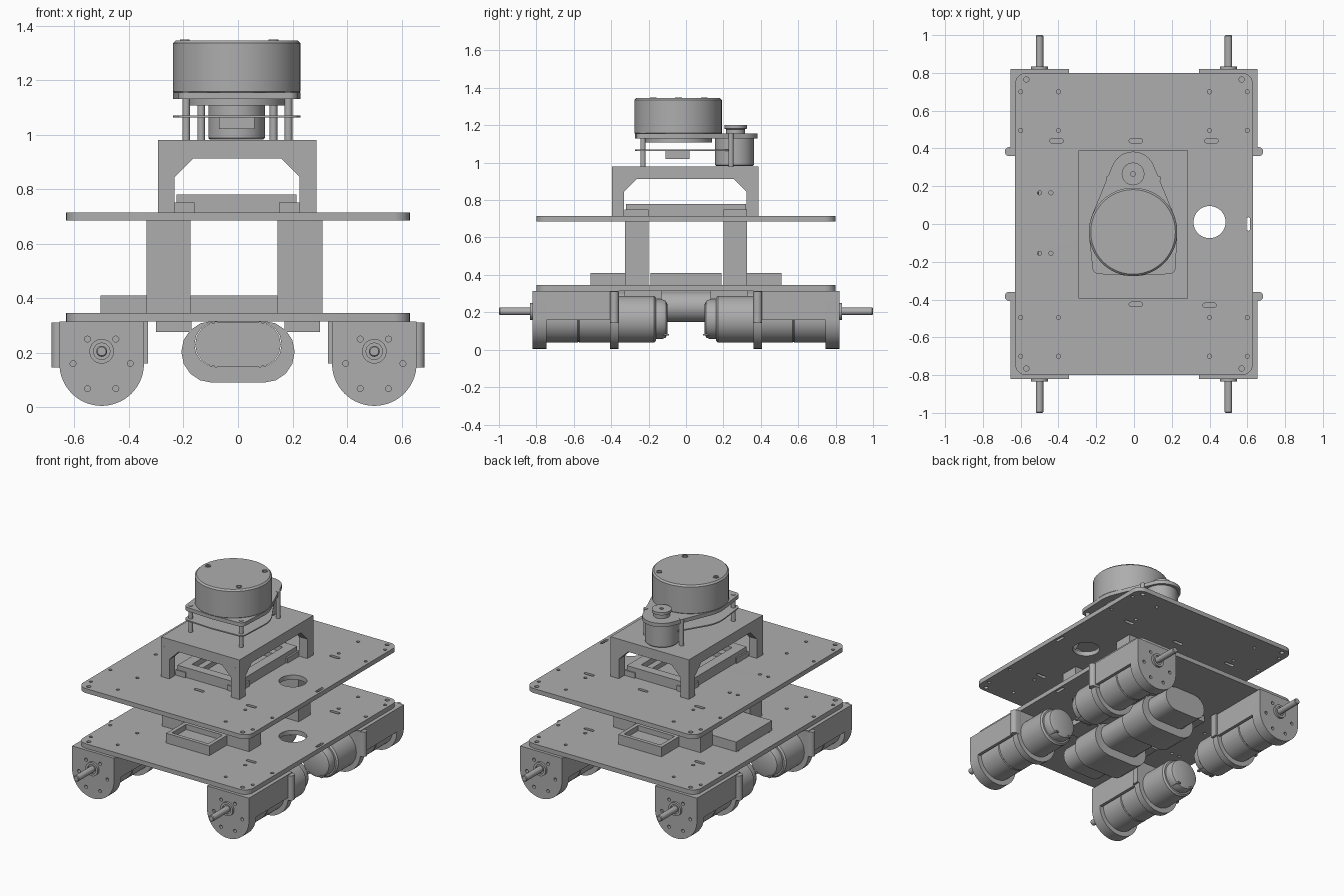
import bpy, bmesh, math
from mathutils import Matrix, Vector
from mathutils.geometry import convex_hull_2d

old = bpy.data.objects.get("Cube")
if old:
    bpy.data.objects.remove(old)

grey = bpy.data.materials.new("plain_grey")
grey.use_nodes = True
grey.diffuse_color = (0.42, 0.42, 0.42, 1)
grey.node_tree.nodes["Principled BSDF"].inputs["Base Color"].default_value = grey.diffuse_color

# Local x, y, z sent to world axes, so profiles are drawn in the plane facing each axis
AXES = {
    "z": Matrix.Identity(4),
    "y": Matrix(((1, 0, 0, 0), (0, 0, 1, 0), (0, 1, 0, 0), (0, 0, 0, 1))),
    "x": Matrix(((0, 0, 1, 0), (1, 0, 0, 0), (0, 1, 0, 0), (0, 0, 0, 1))),
}


def finish(name, bm, matrix):
    bmesh.ops.transform(bm, matrix=matrix, verts=bm.verts)
    bmesh.ops.remove_doubles(bm, verts=bm.verts, dist=1e-5)
    bmesh.ops.recalc_face_normals(bm, faces=bm.faces)
    mesh = bpy.data.meshes.new(name)
    bm.to_mesh(mesh)
    bm.free()
    mesh.materials.append(grey)
    obj = bpy.data.objects.new(name, mesh)
    bpy.context.collection.objects.link(obj)
    return obj


def circle(x, y, r, n=32):
    return [(x + r * math.cos(2 * math.pi * i / n), y + r * math.sin(2 * math.pi * i / n))
            for i in range(n)]


def hull(*groups):
    pts = [Vector(p) for g in groups for p in g]
    return [tuple(pts[i]) for i in convex_hull_2d(pts)]


def rect(x0, x1, y0, y1):
    return [(x0, y0), (x1, y0), (x1, y1), (x0, y1)]


def slot(x, y, dx, dy, r):
    return hull(circle(x - dx, y - dy, r, 16), circle(x + dx, y + dy, r, 16))


def extrude(name, loops, a, b, axis="z"):
    """Fill the outline, leave inner loops open, and extrude from a to b."""
    curve = bpy.data.curves.new(name, "CURVE")
    curve.dimensions = "2D"
    curve.fill_mode = "BOTH"
    curve.extrude = abs(b - a) / 2
    for loop in loops:
        spline = curve.splines.new("POLY")
        spline.points.add(len(loop) - 1)
        for p, (u, v) in zip(spline.points, loop):
            p.co = (u, v, 0, 1)
        spline.use_cyclic_u = True
    tmp = bpy.data.objects.new(name + "_outline", curve)
    bpy.context.collection.objects.link(tmp)
    dg = bpy.context.evaluated_depsgraph_get()
    mesh = bpy.data.meshes.new_from_object(tmp.evaluated_get(dg))
    bm = bmesh.new()
    bm.from_mesh(mesh)
    bpy.data.objects.remove(tmp)
    bpy.data.curves.remove(curve)
    bpy.data.meshes.remove(mesh)
    return finish(name, bm, AXES[axis] @ Matrix.Translation((0, 0, (a + b) / 2)))


def box(name, x0, x1, y0, y1, z0, z1):
    return extrude(name, [rect(x0, x1, y0, y1)], z0, z1)


def lathe(name, profile, u, v, axis="z"):
    """Turn (radius, height) points around an axis through u, v."""
    bm = bmesh.new()
    verts = [bm.verts.new((r, 0, h)) for r, h in profile]
    edges = [bm.edges.new(pair) for pair in zip(verts, verts[1:])]
    bmesh.ops.spin(bm, geom=verts + edges, cent=(0, 0, 0), axis=(0, 0, 1),
                   angle=2 * math.pi, steps=48)
    return finish(name, bm, AXES[axis] @ Matrix.Translation((u, v, 0)))


# Two identical deck plates with rounded corners and fixing holes
deck = [hull(*[circle(sx * 0.57, sy * 0.74, 0.06) for sx in (-1, 1) for sy in (-1, 1)]),
        circle(0.4, 0.01, 0.085, 48), slot(0.605, 0, 0, 0.027, 0.009)]
for sx in (-1, 1):
    for sy in (-1, 1):
        deck.append(circle(sx * 0.57, sy * 0.765, 0.014, 16))
        deck += [circle(sx * x, sy * y, 0.011, 12) for x in (0.4, 0.6) for y in (0.495, 0.7)]
deck += [slot(x, y, 0.025, 0, 0.011) for x, y in
         ((-0.41, 0.44), (0.01, 0.44), (0.41, 0.44), (0.01, -0.425), (0.4, -0.43))]
deck += [circle(x, y, 0.011, 12) for x in (-0.5, -0.44) for y in (-0.155, 0.165)]
extrude("lower_deck", deck, 0.315, 0.345)
extrude("upper_deck", deck, 0.685, 0.715)

# Four drive motors, each with a bracket, strap and shaft
for sx, side in ((-1, "right"), (1, "left")):
    for sy, end in ((-1, "front"), (1, "rear")):
        tag = f"{end}_{side}"
        cx = sx * 0.5
        screws = [circle(cx + s * dx, 0.205 + dz, 0.011, 12) for s in (-1, 1)
                  for dx, dz in ((0.052, 0.045), (0.105, -0.045), (0.052, -0.137))]
        d_shape = hull(circle(cx, 0.16, 0.155, 64), rect(cx - 0.155, cx + 0.155, 0.2, 0.315))
        extrude("bracket_face_" + tag, [d_shape] + screws, sy * 0.745, sy * 0.82, "y")
        channel = [(cx - 0.155, 0.16), (cx - 0.155, 0.315), (cx + 0.155, 0.315), (cx + 0.155, 0.16),
                   (cx + 0.135, 0.16), (cx + 0.135, 0.295), (cx - 0.135, 0.295), (cx - 0.135, 0.16)]
        extrude("bracket_channel_" + tag, [channel], sy * 0.4, sy * 0.746, "y")
        extrude("strap_" + tag, [d_shape, circle(cx, 0.16, 0.12)], sy * 0.36, sy * 0.405, "y")
        tab = hull(circle(sx * 0.66, sy * 0.383, 0.024), circle(cx + sx * 0.13, sy * 0.383, 0.024))
        extrude("strap_tab_" + tag, [tab], 0.145, 0.31)
        box("strap_inner_tab_" + tag, sx * 0.33, sx * 0.36, sy * 0.36, sy * 0.405, 0.16, 0.315)
        lathe("motor_" + tag, [(r, sy * h) for r, h in (
            (0, 0.75), (0.125, 0.75), (0.125, 0.58), (0.121, 0.575), (0.125, 0.57), (0.125, 0.17),
            (0.115, 0.16), (0.105, 0.16), (0.105, 0.125), (0.098, 0.108), (0.08, 0.1), (0, 0.1))],
            cx, 0.163, "y")
        lathe("shaft_" + tag, [(r, sy * h) for r, h in (
            (0, 0.81), (0.045, 0.81), (0.045, 0.835), (0.03, 0.835), (0.03, 0.828), (0.02, 0.828),
            (0.02, 0.995), (0.016, 1.0), (0, 1.0))], cx, 0.205, "y")
        for s in (-1, 1):
            box("motor_terminal_" + tag, cx + s * 0.05 - 0.01, cx + s * 0.05 + 0.01,
                sy * 0.09, sy * 0.15, 0.075, 0.085)

# Battery pack slung under the lower deck in two bands
extrude("battery", [slot(0, 0.23, 0.075, 0, 0.082)], -0.5, 0.5, "y")
for sy, end in ((-1, "front"), (1, "rear")):
    extrude("battery_band_" + end, [slot(0, 0.203, 0.095, 0, 0.113), slot(0, 0.23, 0.077, 0, 0.083)],
            sy * 0.13, sy * 0.33, "y")
    for sx in (-1, 1):
        box("battery_band_flange_" + end, sx * 0.17, sx * 0.3, sy * 0.13, sy * 0.33, 0.275, 0.315)

# Pillars, trays and side box between the decks
for x0, x1 in ((-0.335, -0.175), (0.145, 0.31)):
    for y0, y1 in ((-0.325, -0.2), (0.2, 0.325)):
        box("pillar", x0, x1, y0, y1, 0.345, 0.685)
for sy in (-1, 1):
    lo, hi = sorted((sy * 0.31, sy * 0.51))
    extrude("tray_wall", [rect(-0.175, 0.145, lo, hi),
                          rect(-0.15, 0.12, lo + 0.025, hi - 0.025)], 0.345, 0.41)
    box("tray_floor", -0.16, 0.13, lo + 0.01, hi - 0.01, 0.345, 0.375)
box("side_box", -0.505, -0.18, -0.19, 0.19, 0.345, 0.41)


# Sensor stand: four arched walls under a top slab
def arch(c, half, opening):
    o = opening
    return [(c - half, 0.715), (c - o, 0.715), (c - o, 0.845), (c - o + 0.068, 0.913),
            (c + o - 0.068, 0.913), (c + o, 0.845), (c + o, 0.715), (c + half, 0.715),
            (c + half, 0.92), (c - half, 0.92)]


box("stand_top", -0.293, 0.287, -0.395, 0.388, 0.92, 0.98)
for y in (-0.395, 0.328):
    extrude("stand_end_wall", [arch(-0.003, 0.29, 0.229)], y, y + 0.06, "y")
for x in (-0.293, 0.227):
    extrude("stand_side_wall", [arch(-0.004, 0.3915, 0.328)], x, x + 0.06, "x")

# Open frame with corner feet under the stand
extrude("board_frame", [rect(-0.225, 0.215, -0.32, 0.32), rect(-0.16, 0.15, -0.26, 0.26)], 0.715, 0.78)
extrude("board_frame_lip", [rect(-0.17, 0.16, -0.27, 0.27), rect(-0.12, 0.11, -0.21, 0.21)], 0.715, 0.745)
for x0, x1 in ((-0.235, -0.16), (0.15, 0.227)):
    for y0, y1 in ((-0.328, -0.2), (0.2, 0.328)):
        extrude("corner_foot", [rect(x0, x1, y0, y1)], 0.715, 0.75)

# Spinning range sensor: base plates, posts, drive motor and drum
lobes = [circle(s * 0.185, -0.23, 0.035) for s in (-1, 1)]
base = hull(circle(-0.005, -0.04, 0.234, 64), circle(-0.005, 0.265, 0.118, 48), *lobes)
board = hull(circle(-0.005, -0.04, 0.234, 64), circle(-0.005, 0.22, 0.1, 48), *lobes)
extrude("sensor_base", [base], 1.13, 1.155)
extrude("sensor_board", [board], 1.062, 1.07)
for x, y in ((-0.19, -0.23), (0.185, -0.23), (-0.135, 0.24), (0.13, 0.24)):
    lathe("sensor_post", [(0, 0.98), (0.014, 0.98), (0.014, 1.158), (0, 1.158)], x, y)
lathe("sensor_motor", [(0, 0.982), (0.098, 0.982), (0.104, 0.988), (0.104, 1.13), (0, 1.13)], -0.005, 0.26)
lathe("sensor_pulley", [(0, 1.15), (0.05, 1.15), (0.05, 1.178), (0.06, 1.182), (0.06, 1.2),
                        (0.012, 1.2), (0.012, 1.19), (0, 1.19)], -0.005, 0.265)
lathe("sensor_bearing", [(0, 1.107), (0.18, 1.107), (0.18, 1.131), (0, 1.131)], -0.005, -0.04)
box("sensor_connector", -0.07, 0.06, -0.11, 0.02, 1.02, 1.063)
lathe("sensor_drum", [(0, 1.15), (0.228, 1.15), (0.234, 1.158), (0.234, 1.335), (0.224, 1.345), (0, 1.345)],
      -0.005, -0.042)
for x, y in ((-0.195, -0.04), (0.13, 0.097), (0.13, -0.175)):
    extrude("drum_screw", [circle(x, y, 0.018, 24), circle(x, y, 0.011, 24)], 1.344, 1.349)

# Smooth round surfaces, keep edges sharp
bpy.ops.object.select_all(action="DESELECT")
for obj in bpy.context.collection.objects:
    if obj.type == "MESH":
        obj.select_set(True)
        bpy.context.view_layer.objects.active = obj
bpy.ops.object.shade_smooth_by_angle(angle=math.radians(30))
